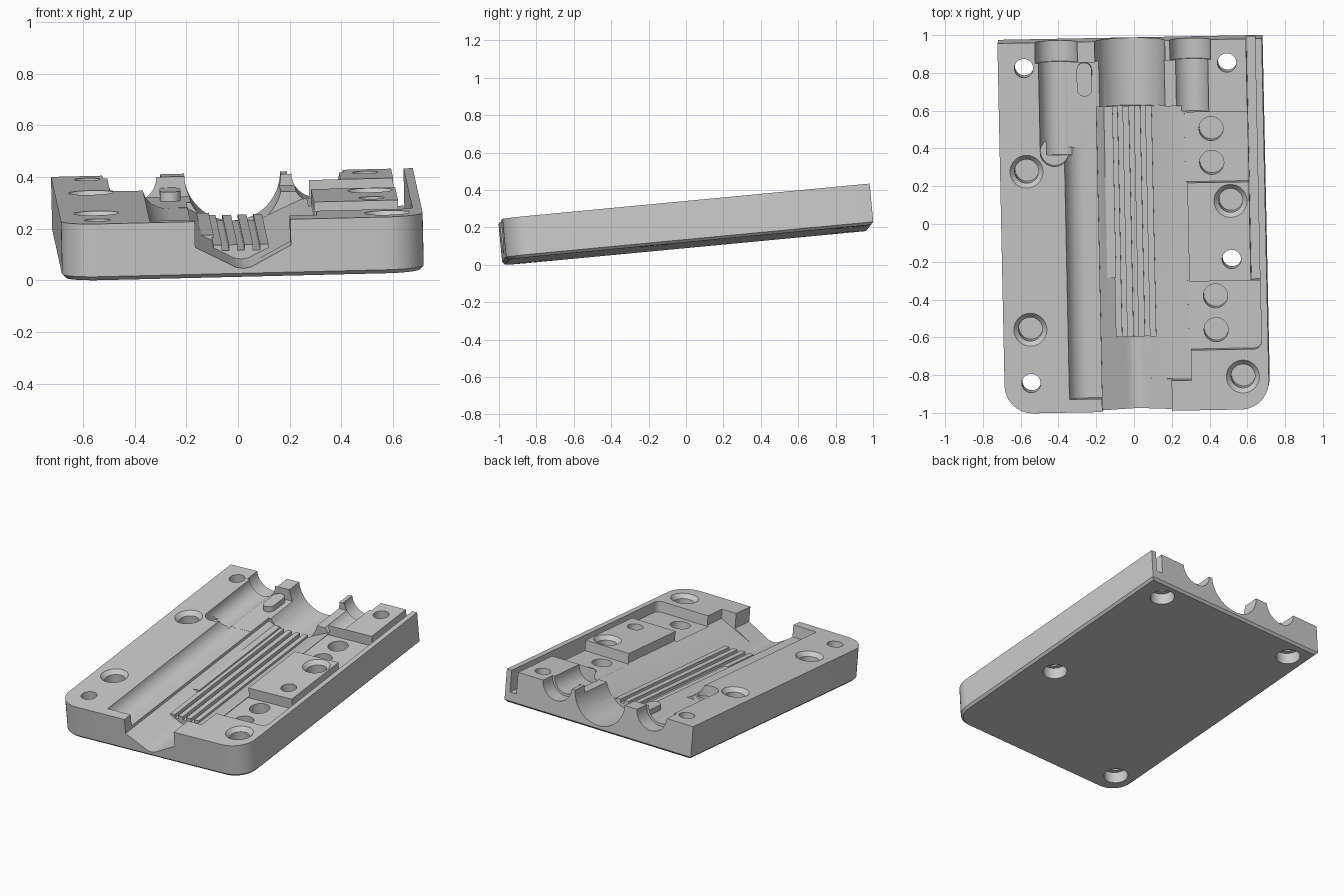
import bpy, bmesh, math
from mathutils import Matrix, Vector

cube = bpy.data.objects.get("Cube")
if cube:
    bpy.data.objects.remove(cube, do_unlink=True)

grey = bpy.data.materials.new("plain grey")
grey.use_nodes = True
GREY = (0.6, 0.6, 0.6, 1)
grey.diffuse_color = GREY
grey.node_tree.nodes["Principled BSDF"].inputs["Base Color"].default_value = GREY

THICK = 0.22
HALF_W, HALF_L = 0.70, 0.985
OVER = 0.5  # cutters reach this high
BACK = 1.1  # and this far out of the back
# The whole plate rests slightly tilted
TILT = (Matrix.Translation((0, 0, 0.105)) @ Matrix.Rotation(math.radians(1.2), 4, 'Z')
        @ Matrix.Rotation(math.radians(5.4), 4, 'X') @ Matrix.Rotation(math.radians(-1.4), 4, 'Y')
        @ Matrix.Translation((0.002, 0.009, 0)))


def make(name, bm):
    bmesh.ops.recalc_face_normals(bm, faces=bm.faces)
    mesh = bpy.data.meshes.new(name)
    bm.to_mesh(mesh)
    bm.free()
    mesh.materials.append(grey)
    ob = bpy.data.objects.new(name, mesh)
    bpy.context.collection.objects.link(ob)
    return ob


def prism(name, points, lo, hi, axis='z'):
    """Extrude a closed outline from lo to hi along z or y."""
    bm = bmesh.new()
    place = (lambda a, b, t: (a, b, t)) if axis == 'z' else (lambda a, b, t: (a, t, b))
    face = bm.faces.new([bm.verts.new(place(a, b, lo)) for a, b in points])
    new = bmesh.ops.extrude_face_region(bm, geom=[face])["geom"]
    move = Vector(place(0, 0, hi - lo))
    bmesh.ops.translate(bm, vec=move, verts=[v for v in new if isinstance(v, bmesh.types.BMVert)])
    return make(name, bm)


def box(name, x0, x1, y0, y1, z0, z1=OVER):
    return prism(name, [(x0, y0), (x1, y0), (x1, y1), (x0, y1)], z0, z1)


def arc(cx, cy, r, start, end, n):
    steps = [math.radians(start + (end - start) * i / n) for i in range(n + 1)]
    return [(cx + r * math.cos(a), cy + r * math.sin(a)) for a in steps]


def rod(cx, cy, r, lo, hi, axis='z', n=48):
    return prism("cutter", arc(cx, cy, r, 0, 360 - 360 / n, n - 1), lo, hi, axis)


def cone(cx, cy, r0, r1, lo, hi):
    bm = bmesh.new()
    bmesh.ops.create_cone(bm, cap_ends=True, segments=48, radius1=r0, radius2=r1, depth=hi - lo,
                          matrix=Matrix.Translation((cx, cy, (lo + hi) / 2)))
    return make("cutter", bm)


# Plate with round front corners and a chamfered underside
R = 0.15
outline = (arc(-HALF_W + R, -HALF_L + R, R, 180, 270, 12)
           + arc(HALF_W - R, -HALF_L + R, R, 270, 360, 12)
           + [(HALF_W, HALF_L), (-HALF_W, HALF_L)])
plate = prism("base_plate", outline, 0, THICK)
bm = bmesh.new()
bm.from_mesh(plate.data)
rim = [e for e in bm.edges if all(v.co.z < 0.001 for v in e.verts)]
bmesh.ops.bevel(bm, geom=rim, offset=0.015, segments=1, affect='EDGES')
bm.to_mesh(plate.data)
bm.free()


def vee(right, rim_z, lo, hi):
    """Central channel with a rounded V floor."""
    floor = [(-0.185, 0.12), (-0.06, 0.055), (-0.03, 0.039), (0, 0.034),
             (0.03, 0.039), (0.06, 0.055), (right, rim_z)]
    return prism("cutter", floor + [(right, OVER), (-0.185, OVER)], lo, hi, 'y')


cutters = [
    vee(0.185, 0.12, -BACK, -0.8),
    vee(0.29, 0.157, -0.825, 0.63),
    # Back bores: centre, then left and right with their wider collars
    rod(0, THICK, 0.186, 0.625, BACK, 'y', 64),
    rod(-0.39, THICK, 0.095, 0.38, 0.9, 'y'),
    rod(-0.39, THICK, 0.112, 0.875, BACK, 'y'),
    rod(0.32, THICK, 0.092, 0.6, 0.9, 'y'),
    rod(0.32, THICK, 0.108, 0.878, BACK, 'y'),
    box("cutter", 0.17, 0.25, 0.62, 0.878, 0.175),
    # Long groove, rounded on the left and open to the channel
    prism("cutter", arc(-0.26, 0.24, 0.1, 180, 270, 12)
          + [(-0.16, 0.14), (-0.16, OVER), (-0.36, OVER)], -0.915, 0.43, 'y'),
    box("cutter", -0.39, -0.16, 0.42, 0.875, 0.141),
    rod(-0.41, 0.4, 0.075, 0.15, OVER),
    # Right pockets and side slot
    box("cutter", 0.28, 0.63, 0.225, 0.6, 0.15),
    prism("cutter", [(0.28, -0.3), (0.28, -0.665)] + arc(0.625, -0.625, 0.04, 270, 360, 6)
          + [(0.665, -0.3)], 0.149, OVER),
    box("cutter", 0.616, 0.664, -0.305, BACK, 0.075),
]
# Through holes with wider recesses underneath
for x, y in [(-0.563, 0.85), (0.513, 0.86), (0.516, -0.185), (-0.558, -0.825)]:
    cutters += [rod(x, y, 0.05, -0.1, OVER), rod(x, y, 0.077, -0.1, 0.08)]
# Blind holes with a countersunk rim
for x, y in [(-0.56, 0.30), (-0.557, -0.54), (0.517, 0.125), (0.563, -0.81)]:
    cutters += [rod(x, y, 0.063, 0.08, OVER), cone(x, y, 0.06, 0.09, 0.19, 0.223)]
# Round sockets in the right pockets
for x, y in [(0.42, 0.505), (0.42, 0.325), (0.425, -0.385), (0.425, -0.565)]:
    cutters.append(rod(x, y, 0.064, 0.05, OVER))

for cutter in cutters:
    mod = plate.modifiers.new("cut", 'BOOLEAN')
    mod.operation = 'DIFFERENCE'
    mod.solver = 'EXACT'
    mod.object = cutter
bpy.context.view_layer.update()
carved = bpy.data.meshes.new_from_object(plate.evaluated_get(bpy.context.evaluated_depsgraph_get()))
plate.modifiers.clear()
plate.data = carved
for cutter in cutters:
    bpy.data.objects.remove(cutter, do_unlink=True)

# Ribbed pad and ledge on the channel floor, oval key beside the left bore
parts = [plate,
         box("rib_pad", -0.108, 0.108, -0.6, 0.628, 0.025, 0.068),
         box("channel_ledge", -0.19, -0.1, -0.285, 0.628, 0.025, 0.1),
         prism("oval_key", arc(-0.245, 0.83, 0.04, 0, 180, 12)
               + arc(-0.245, 0.73, 0.04, 180, 360, 12), 0.12, 0.178)]
for i in range(4):
    x = -0.108 + i * 0.06
    parts.append(box(f"rib_{i + 1}", x, x + 0.034, -0.6, 0.628, 0.06, 0.09))

bpy.ops.object.select_all(action='DESELECT')
for ob in parts:
    ob.matrix_world = TILT
    ob.select_set(True)
bpy.context.view_layer.objects.active = plate
bpy.ops.object.shade_smooth_by_angle(angle=math.radians(30))
